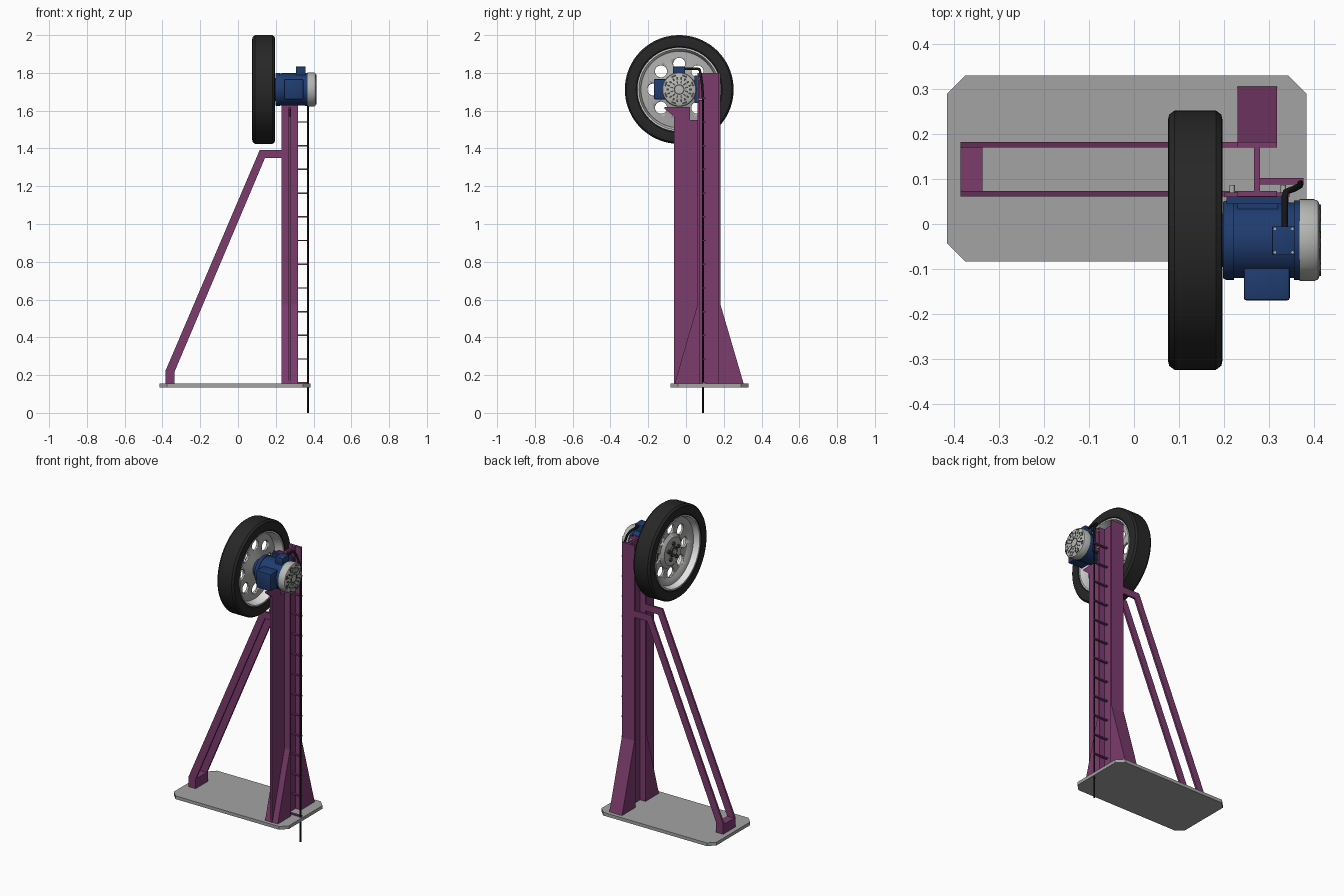
import bpy, bmesh, math
from mathutils import Matrix, Vector

if "Cube" in bpy.data.objects:
    bpy.data.objects.remove(bpy.data.objects["Cube"])

def mat(name, r, g, b):
    m = bpy.data.materials.new(name)
    m.diffuse_color = (r, g, b, 1)
    m.use_nodes = True
    m.node_tree.nodes["Principled BSDF"].inputs["Base Color"].default_value = m.diffuse_color
    return m

PURPLE = mat("purple paint", 0.2, 0.045, 0.155)
BLUE = mat("motor blue", 0.014, 0.045, 0.16)
STEEL = mat("base grey", 0.37, 0.37, 0.37)
RUBBER = mat("tyre rubber", 0.02, 0.02, 0.02)
ALLOY = mat("wheel alloy", 0.42, 0.42, 0.41)
RIMLIGHT = mat("bright rim", 0.78, 0.78, 0.78)
CAPGREY = mat("fan cover grey", 0.48, 0.48, 0.46)
BLACK = mat("cable black", 0.008, 0.008, 0.008)
DARK = mat("dark metal", 0.06, 0.06, 0.06)

CY, CZ = -0.036, 1.712          # wheel and motor axis

def finish(bm, name, m, smooth=False):
    bmesh.ops.remove_doubles(bm, verts=bm.verts, dist=1e-6)
    bmesh.ops.recalc_face_normals(bm, faces=bm.faces)
    me = bpy.data.meshes.new(name)
    bm.to_mesh(me)
    bm.free()
    ob = bpy.data.objects.new(name, me)
    bpy.context.collection.objects.link(ob)
    me.materials.append(m)
    if smooth:
        bpy.ops.object.select_all(action='DESELECT')
        ob.select_set(True)
        bpy.context.view_layer.objects.active = ob
        bpy.ops.object.shade_smooth_by_angle(angle=math.radians(35))
    return ob

def add_box(bm, x0, x1, y0, y1, z0, z1):
    c = Vector(((x0 + x1) / 2, (y0 + y1) / 2, (z0 + z1) / 2))
    s = Matrix.Diagonal((x1 - x0, y1 - y0, z1 - z0, 1))
    return bmesh.ops.create_cube(bm, size=1, matrix=Matrix.Translation(c) @ s)['verts']

def boxes(name, m, *dims, bevel=0):
    bm = bmesh.new()
    for d in dims:
        add_box(bm, *d)
    if bevel:
        bmesh.ops.bevel(bm, geom=bm.edges[:], offset=bevel, segments=2, affect='EDGES', profile=0.5)
    return finish(bm, name, m, bevel > 0)

def prism(name, m, pts, axis, lo, hi):
    """Extrude a 2D outline along an axis: pts are the other two coordinates."""
    bm = bmesh.new()
    place = {'x': lambda p, t: (t, p[0], p[1]), 'y': lambda p, t: (p[0], t, p[1]),
             'z': lambda p, t: (p[0], p[1], t)}[axis]
    f = bm.faces.new([bm.verts.new(place(p, lo)) for p in pts])
    r = bmesh.ops.extrude_face_region(bm, geom=[f])
    off = Vector(place((0, 0), hi - lo))
    bmesh.ops.translate(bm, vec=off, verts=[v for v in r['geom'] if isinstance(v, bmesh.types.BMVert)])
    return finish(bm, name, m)

def lathe(name, m, prof, segs=64):
    """Revolve a closed (x, radius) outline about the wheel axis."""
    bm = bmesh.new()
    vs = [bm.verts.new((x, CY, CZ + r)) for x, r in prof]
    es = [bm.edges.new((vs[i], vs[(i + 1) % len(vs)])) for i in range(len(vs))
          if prof[i][1] > 0 or prof[(i + 1) % len(vs)][1] > 0]
    bmesh.ops.spin(bm, geom=vs + es, cent=(0, CY, CZ), axis=(1, 0, 0),
                   angle=2 * math.pi, steps=segs, use_duplicate=False)
    return finish(bm, name, m, True)

def add_cyl(bm, p, r, depth, axis='X', segs=16):
    rot = {'X': Matrix.Rotation(math.pi / 2, 4, 'Y'), 'Y': Matrix.Rotation(math.pi / 2, 4, 'X'),
           'Z': Matrix()}[axis]
    bmesh.ops.create_cone(bm, cap_ends=True, segments=segs, radius1=r, radius2=r, depth=depth,
                          matrix=Matrix.Translation(p) @ rot)

def cyls(name, m, pts, r, depth, axis='X', segs=16):
    bm = bmesh.new()
    for p in pts:
        add_cyl(bm, p, r, depth, axis, segs)
    return finish(bm, name, m, True)

def ring_pts(x, r, n, phase=0):
    return [(x, CY + r * math.sin(phase + 2 * math.pi * i / n),
             CZ + r * math.cos(phase + 2 * math.pi * i / n)) for i in range(n)]

def tube(name, m, pts, r):
    cu = bpy.data.curves.new(name, 'CURVE')
    cu.dimensions = '3D'
    cu.bevel_depth, cu.bevel_resolution, cu.use_fill_caps = r, 2, True
    sp = cu.splines.new('POLY')
    sp.points.add(len(pts) - 1)
    for q, p in zip(sp.points, pts):
        q.co = (*p, 1)
    cu.materials.append(m)
    ob = bpy.data.objects.new(name, cu)
    bpy.context.collection.objects.link(ob)

# base plate with cut corners
prism("base_plate", STEEL, [(-0.375, -0.083), (0.343, -0.083), (0.383, -0.043), (0.383, 0.29),
      (0.343, 0.33), (-0.375, 0.33), (-0.415, 0.29), (-0.415, -0.043)], 'z', 0.135, 0.155)

# I-section column, front web plate and wedge gussets
boxes("column", PURPLE, (0.23, 0.318, 0.061, 0.073, 0.155, 1.8), (0.23, 0.318, 0.17, 0.182, 0.155, 1.8),
      (0.267, 0.28, 0.073, 0.17, 0.155, 1.8))
prism("front_web", PURPLE, [(-0.063, 0.155), (-0.063, 1.57), (-0.113, 1.61), (-0.113, 1.62),
      (0.02, 1.62), (0.02, 1.55), (0.061, 1.55), (0.061, 0.155)], 'x', 0.267, 0.28)
prism("front_gusset", PURPLE, [(0.061, 0.155), (-0.06, 0.155), (0.061, 0.575)], 'x', 0.23, 0.318)
prism("back_gusset", PURPLE, [(0.182, 0.155), (0.305, 0.155), (0.182, 0.575)], 'x', 0.23, 0.318)

# pair of diagonal struts with a foot block
strut = [(-0.385, 0.155), (-0.385, 0.22), (0.115, 1.392), (0.232, 1.392), (0.232, 1.35),
         (0.143, 1.35), (-0.337, 0.215), (-0.337, 0.155)]
for side, y in (("front", 0.061), ("back", 0.17)):
    prism(side + "_strut", PURPLE, strut, 'y', y, y + 0.012)
boxes("strut_foot", PURPLE, (-0.385, -0.337, 0.073, 0.17, 0.155, 0.215))

# cable brackets up the column
boxes("cable_brackets", PURPLE, *[(0.28, 0.376, 0.088, 0.102, 0.156 + 0.1255 * i, 0.163 + 0.1255 * i)
                                  for i in range(13)])

# tyre and bright rim barrel
lathe("tyre", RUBBER, [(0.075, 0.265), (0.078, 0.279), (0.09, 0.288), (0.182, 0.288), (0.194, 0.279),
      (0.197, 0.265), (0.195, 0.228), (0.187, 0.218), (0.085, 0.218), (0.077, 0.228)], 72)
lathe("rim_barrel", RIMLIGHT, [(0.08, 0.222), (0.192, 0.222), (0.192, 0.214), (0.15, 0.202),
      (0.12, 0.202), (0.08, 0.214)])

# dished wheel disc with eight round holes
disc = lathe("wheel_disc", ALLOY, [(0.115, 0.206), (0.118, 0.185), (0.132, 0.165), (0.132, 0.105),
      (0.116, 0.085), (0.116, 0), (0.165, 0), (0.165, 0.07), (0.145, 0.1), (0.145, 0.17),
      (0.14, 0.19), (0.14, 0.206)])
cutter = cyls("hole_cutter", ALLOY, ring_pts(0.138, 0.136, 8), 0.032, 0.1, 'X', 24)
cutter.hide_render = True
mod = disc.modifiers.new("holes", 'BOOLEAN')
mod.operation, mod.object, mod.solver = 'DIFFERENCE', cutter, 'EXACT'
bpy.ops.object.select_all(action='DESELECT')
bpy.context.view_layer.objects.active = disc
disc.select_set(True)
bpy.ops.object.modifier_apply(modifier=mod.name)
bpy.data.objects.remove(cutter)

# hub clamp and bolts
cyls("hub_bolts", DARK, ring_pts(0.112, 0.05, 5), 0.011, 0.016, 'X', 6)
lathe("hub_bush", DARK, [(0.105, 0), (0.105, 0.03), (0.118, 0.034), (0.118, 0)], 32)
lathe("hub_shaft", ALLOY, [(0.098, 0), (0.098, 0.016), (0.2, 0.016), (0.2, 0)], 24)

# motor body with end flange
lathe("motor_body", BLUE, [(0.16, 0), (0.16, 0.05), (0.198, 0.06), (0.198, 0.085), (0.205, 0.088),
      (0.222, 0.088), (0.222, 0.084), (0.355, 0.084), (0.355, 0.088), (0.37, 0.088), (0.37, 0)])
boxes("motor_foot", BLUE, (0.205, 0.343, 0.044, 0.06, 1.64, 1.785), (0.23, 0.32, 0.01, 0.046, 1.665, 1.76))
boxes("side_box", BLUE, (0.244, 0.346, -0.17, -0.09, 1.66, 1.768), bevel=0.006)
boxes("terminal_box", BLUE, (0.307, 0.358, -0.069, -0.005, 1.785, 1.833), bevel=0.002)
cyls("terminal_box_screws", ALLOY, [(x, y, 1.833) for x in (0.313, 0.352) for y in (-0.063, -0.011)],
     0.003, 0.004, 'Z', 8)
boxes("mount_plate", PURPLE, (0.2, 0.345, 0.06, 0.07, 1.64, 1.79))
cyls("mount_bolts", ALLOY, [(x, 0.067, z) for x in (0.218, 0.332) for z in (1.66, 1.768)],
     0.006, 0.04, 'Y', 12)

# fan cover with rings of dark slots
lathe("fan_cover", CAPGREY, [(0.368, 0), (0.368, 0.091), (0.4, 0.091), (0.409, 0.087), (0.413, 0.077),
      (0.414, 0.0)], 48)
bm = bmesh.new()
for r, n, length, width in ((0.04, 12, 0.016, 0.006), (0.06, 18, 0.014, 0.009), (0.076, 8, 0.009, 0.026)):
    for i in range(n):
        vs = add_box(bm, 0.4125, 0.415, -width / 2, width / 2, r - length / 2, r + length / 2)
        bmesh.ops.transform(bm, verts=vs, matrix=Matrix.Translation((0, CY, CZ)) @
                            Matrix.Rotation(2 * math.pi * (i + 0.5) / n, 4, 'X'))
finish(bm, "fan_slots", DARK)
lathe("fan_hub_ring", DARK, [(0.4125, 0.022), (0.415, 0.022), (0.415, 0.028), (0.4125, 0.028)], 32)

# supply cable from terminal box down to the ground
tube("upper_conduit", BLACK, [(0.335, -0.008, 1.822), (0.335, 0.062, 1.822), (0.338, 0.072, 1.818),
     (0.355, 0.078, 1.79), (0.368, 0.085, 1.74), (0.37, 0.09, 1.67)], 0.007)
tube("supply_cable", BLACK, [(0.37, 0.09, 1.7), (0.37, 0.09, 0)], 0.005)
